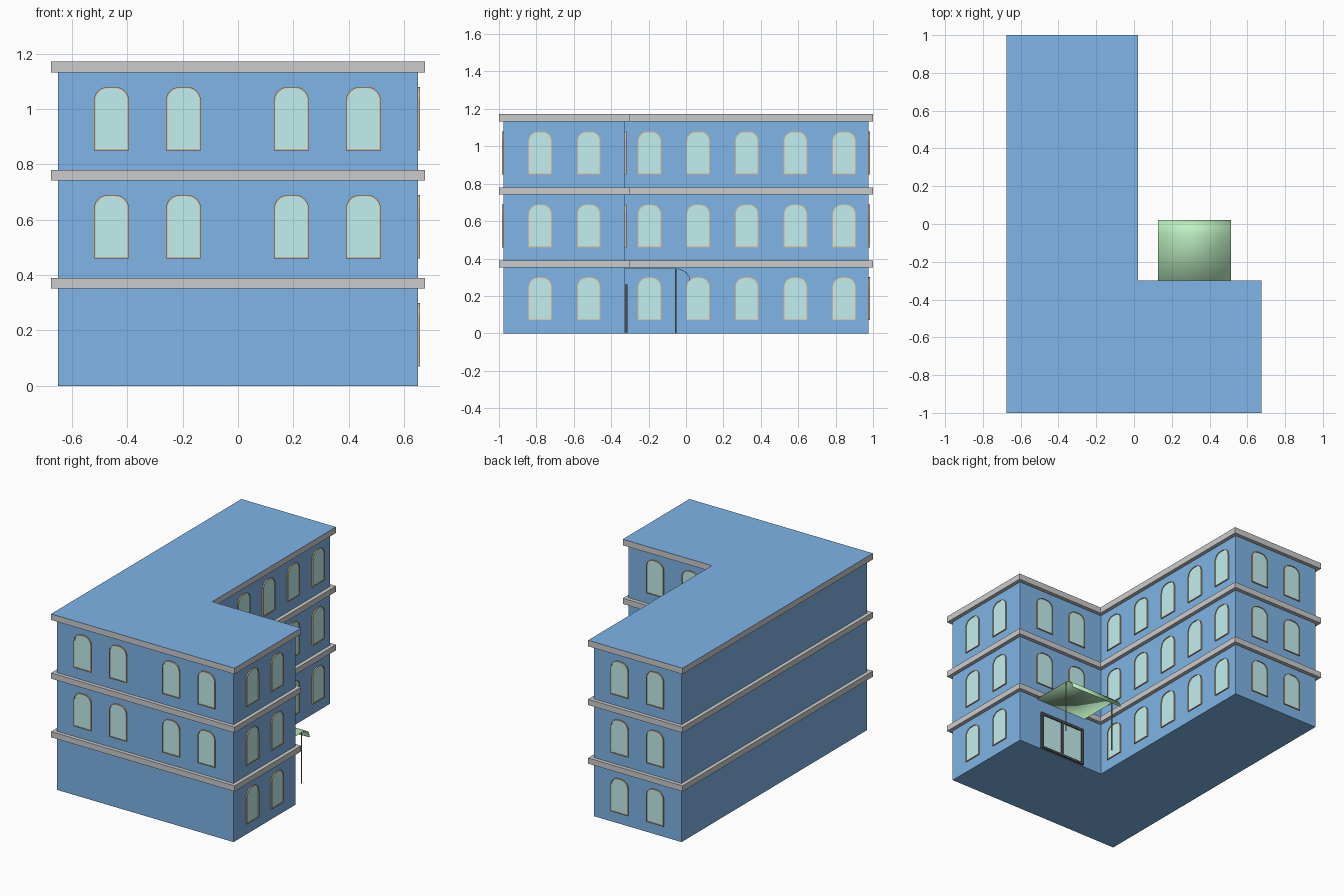
import bpy, bmesh
from math import sin, cos, pi
from mathutils import Vector

if "Cube" in bpy.data.objects:
    bpy.data.objects.remove(bpy.data.objects["Cube"])

FLOOR = 0.39


def material(name, rgb):
    m = bpy.data.materials.new(name)
    m.diffuse_color = (*rgb, 1)
    m.use_nodes = True
    m.node_tree.nodes["Principled BSDF"].inputs["Base Color"].default_value = m.diffuse_color
    return m


BLUE = material("wall_blue", (0.21, 0.46, 0.80))
GLASS = material("glass_cyan", (0.54, 0.87, 0.86))
ORANGE = material("frame_orange", (0.72, 0.48, 0.27))
BLACK = material("door_black", (0.08, 0.08, 0.08))
GREEN = material("canopy_green", (0.52, 0.88, 0.54))
POST = material("post_green", (0.18, 0.36, 0.20))


def finish(bm, name, mats=()):
    bmesh.ops.recalc_face_normals(bm, faces=bm.faces)
    me = bpy.data.meshes.new(name)
    bm.to_mesh(me)
    bm.free()
    for m in mats:
        me.materials.append(m)
    return add(me, name)


def add(me, name, loc=(0, 0, 0), rot=0):
    ob = bpy.data.objects.new(name, me)
    ob.location = loc
    ob.rotation_euler.z = rot
    bpy.context.collection.objects.link(ob)
    return ob


def prism(bm, pts, vec):
    """Extrude a closed 3D polygon along vec."""
    a = [bm.verts.new(p) for p in pts]
    b = [bm.verts.new(Vector(p) + Vector(vec)) for p in pts]
    bm.faces.new(a)
    bm.faces.new(b)
    for i in range(len(a)):
        j = (i + 1) % len(a)
        bm.faces.new((a[i], a[j], b[j], b[i]))


def ring(bm, outer, inner, vec):
    """Closed band between two matching polygons, extruded along vec."""
    n, v = len(outer), Vector(vec)
    loops = [[bm.verts.new(p) for p in pts] for pts in (
        outer, [Vector(p) + v for p in outer], [Vector(p) + v for p in inner], inner)]
    for k in range(4):
        for i in range(n):
            j = (i + 1) % n
            a, b = loops[k], loops[(k + 1) % 4]
            bm.faces.new((a[i], a[j], b[j], b[i]))


def box(bm, lo, hi):
    prism(bm, [(lo[0], lo[1], lo[2]), (hi[0], lo[1], lo[2]),
               (hi[0], hi[1], lo[2]), (lo[0], hi[1], lo[2])], (0, 0, hi[2] - lo[2]))


def footprint(d, z):
    """L-shaped plan, pushed out by d."""
    return [(-.65 - d, -.975 - d, z), (.65 + d, -.975 - d, z), (.65 + d, -.325 + d, z),
            (-.005 + d, -.325 + d, z), (-.005 + d, .975 + d, z), (-.65 - d, .975 + d, z)]


# Walls
bm = bmesh.new()
prism(bm, footprint(0, 0), (0, 0, 1.15))
finish(bm, "walls", [BLUE])

# Grey cornice above each floor
for i in range(3):
    z = 0.352 + i * FLOOR
    bm = bmesh.new()
    ring(bm, footprint(0.025, z), footprint(0, z), (0, 0, 0.038))
    finish(bm, f"cornice_{i + 1}")

# Roof sheet
bm = bmesh.new()
prism(bm, footprint(0.025, 1.17), (0, 0, 0.002))
finish(bm, "roof", [BLUE])


# Round-topped window, facing -y, sill at z = 0
def arch(inset, y):
    w, h, r = 0.0635 - inset, 0.23 - inset, 0.052 - inset
    pts = [(-w, y, inset), (w, y, inset)]
    for side, start in ((1, 0), (-1, pi / 2)):
        for k in range(7):
            a = start + k * pi / 12
            pts.append((side * (w - r) + r * cos(a), y, h - r + r * sin(a)))
    return pts


bm = bmesh.new()
ring(bm, arch(0, 0), arch(0.005, 0), (0, -0.008, 0))
count = len(bm.faces)
prism(bm, arch(0.005, 0), (0, -0.004, 0))
for i, f in enumerate(bm.faces):
    f.material_index = int(i >= count)
window = finish(bm, "window", [ORANGE, GLASS])
window_mesh = window.data
bpy.data.objects.remove(window)

# Window rows: wall name, positions, rotation, floors
rows = [
    ("front", [(x, -.975) for x in (-.457, -.197, .193, .453)], 0, (1, 2)),
    ("courtyard", [(x, -.325) for x in (.193, .453)], pi, (1, 2)),
    ("back", [(x, .975) for x in (-.457, -.197)], pi, (0, 1, 2)),
    ("right_end", [(.65, y) for y in (-.78, -.52)], pi / 2, (0, 1, 2)),
    ("inner_right", [(-.005, -.195 + .26 * k) for k in range(5)], pi / 2, (0, 1, 2)),
]
for name, places, rot, floors in rows:
    for fl in floors:
        for k, (x, y) in enumerate(places):
            add(window_mesh, f"window_{name}_{fl + 1}_{k + 1}", (x, y, 0.07 + fl * FLOOR), rot)


# Double glass door in the courtyard wall
def door_rect(x0, x1, z0, z1):
    return [(x0, -.325, z0), (x1, -.325, z0), (x1, -.325, z1), (x0, -.325, z1)]


bm = bmesh.new()
ring(bm, door_rect(.143, .483, .005, .26), door_rect(.161, .465, .02, .242), (0, .012, 0))
box(bm, (.304, -.325, .02), (.322, -.314, .242))
finish(bm, "door_frame", [BLACK])
bm = bmesh.new()
prism(bm, door_rect(.161, .465, .02, .242), (0, .005, 0))
finish(bm, "door_glass", [GLASS])

# Canopy sheet: flat, then curling down at the outer edge
section = [(-.325, .345)] + [(-.055 + .075 * sin(k * pi / 20), .28 + .065 * cos(k * pi / 20))
                             for k in range(11)]
bm = bmesh.new()
left, right = ([bm.verts.new((x, y, z)) for y, z in section] for x in (.127, .513))
for i in range(len(section) - 1):
    bm.faces.new((left[i], right[i], right[i + 1], left[i + 1]))
canopy = finish(bm, "canopy", [GREEN])
mod = canopy.modifiers.new("thickness", 'SOLIDIFY')
mod.thickness = 0.003
mod.offset = 0
bpy.context.view_layer.objects.active = canopy
canopy.select_set(True)
bpy.ops.object.shade_smooth_by_angle()

# Canopy posts
for i, x in enumerate((.134, .505)):
    bpy.ops.mesh.primitive_cylinder_add(vertices=12, radius=.004, depth=.343,
                                        location=(x, -.055, .1715))
    bpy.context.object.name = f"canopy_post_{i + 1}"
    bpy.context.object.data.materials.append(POST)
